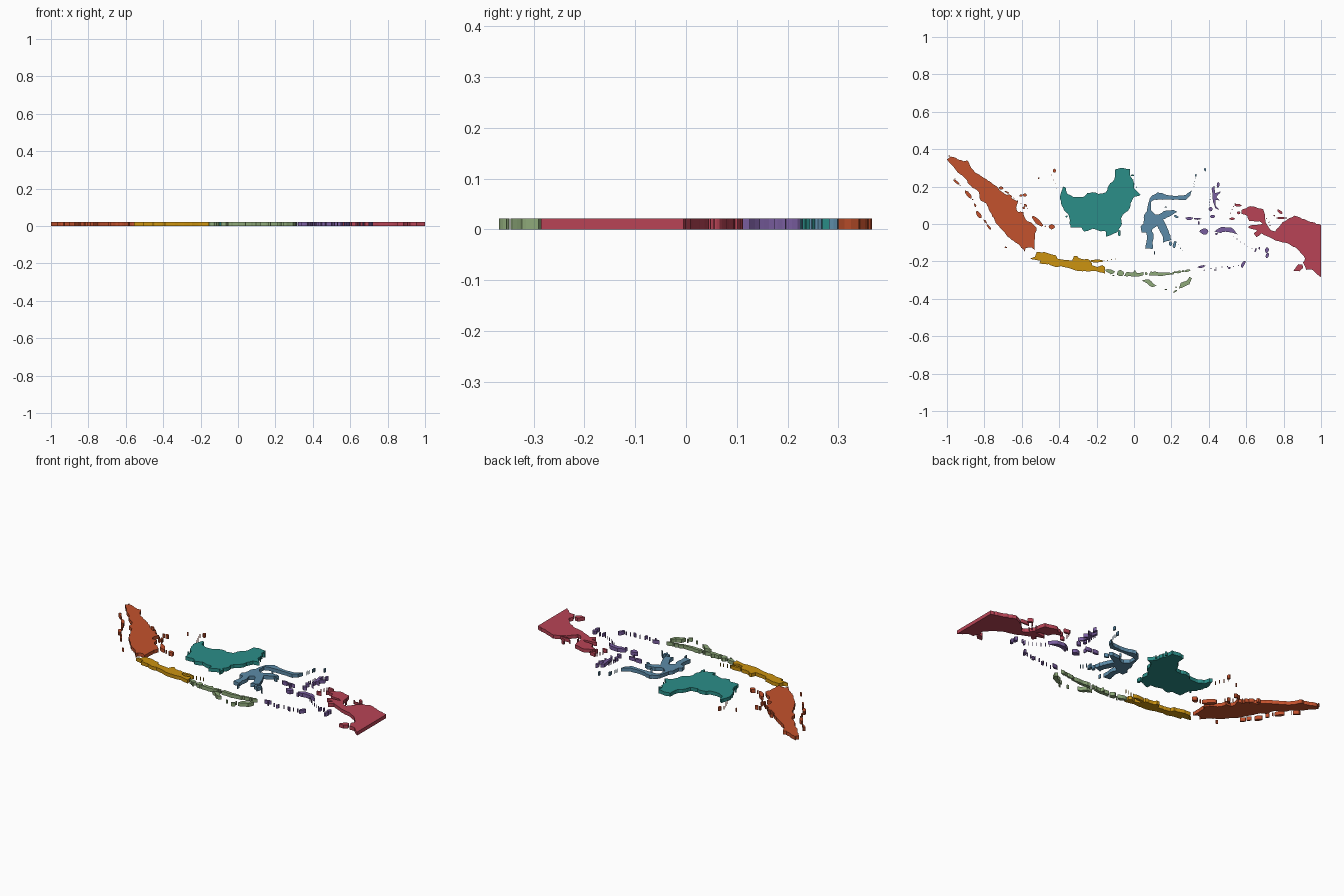
import bpy
import bmesh
import math
import random
from mathutils import Vector

random.seed(5)
THICKNESS = 0.0217
SCALE = 0.01          # outlines are drawn in hundredths of a unit

if "Cube" in bpy.data.objects:
    bpy.data.objects.remove(bpy.data.objects["Cube"], do_unlink=True)


def make_material(name, red, green, blue):
    """Flat material from screen colour levels, converted to linear."""
    def to_linear(level):
        value = level / 255
        return value / 12.92 if value < 0.04 else ((value + 0.055) / 1.055) ** 2.4
    colour = (to_linear(red), to_linear(green), to_linear(blue), 1)
    material = bpy.data.materials.new(name)
    material.use_nodes = True
    material.diffuse_color = colour
    material.node_tree.nodes["Principled BSDF"].inputs["Base Color"].default_value = colour
    return material


def coast(*points, step=1.4, rough=0.3):
    """Break a coarse outline into a ragged coastline, leaving the straight border alone."""
    corners = [Vector(point) for point in points]
    ragged = []
    for start, end in zip(corners, corners[1:] + corners[:1]):
        ragged.append(start)
        if start.x == end.x == 100:
            continue
        pieces = max(1, round((end - start).length / step))
        for index in range(1, pieces):
            shift = Vector((random.uniform(-rough, rough), random.uniform(-rough, rough)))
            ragged.append(start.lerp(end, index / pieces) + shift)
    return ragged


def islet(x, y, length, width, turn=0):
    """Irregular oval islet given by its centre, half sizes and angle."""
    sides = 7 if length < 1 else 12
    angle = math.radians(turn)
    outline = []
    for index in range(sides):
        around = math.tau * index / sides
        reach = random.uniform(0.85, 1.15)
        along, across = length * reach * math.cos(around), width * reach * math.sin(around)
        outline.append(Vector((x + along * math.cos(angle) - across * math.sin(angle),
                               y + along * math.sin(angle) + across * math.cos(angle))))
    return outline


def islet_chain(start, end, count, size=0.35):
    """Tiny islets strung loosely between two points."""
    chain = []
    for index in range(count):
        spot = Vector(start).lerp(Vector(end), index / max(1, count - 1))
        chain.append(islet(spot.x + random.uniform(-size, size), spot.y + random.uniform(-size, size),
                           size * random.uniform(0.8, 1.5), size * 0.7, random.uniform(0, 180)))
    return chain


def build_land(name, material, outlines):
    """Extrude every outline of one region into a flat slab."""
    mesh = bmesh.new()
    for outline in outlines:
        base = mesh.faces.new([mesh.verts.new((p.x * SCALE, p.y * SCALE, 0)) for p in outline])
        raised = bmesh.ops.extrude_face_region(mesh, geom=[base], use_keep_orig=True)["geom"]
        bmesh.ops.translate(mesh, vec=(0, 0, THICKNESS),
                            verts=[item for item in raised if isinstance(item, bmesh.types.BMVert)])
    bmesh.ops.recalc_face_normals(mesh, faces=mesh.faces)
    data = bpy.data.meshes.new(name)
    mesh.to_mesh(data)
    mesh.free()
    data.materials.append(material)
    bpy.context.collection.objects.link(bpy.data.objects.new(name, data))


orange = make_material("burnt orange", 196, 82, 45)
gold = make_material("golden yellow", 204, 147, 16)
teal = make_material("teal", 43, 142, 136)
blue = make_material("steel blue", 92, 139, 168)
green = make_material("sage green", 143, 170, 122)
purple = make_material("muted purple", 122, 94, 160)
crimson = make_material("crimson", 184, 68, 86)

# Long western island
build_land("western_island", orange, [coast(
    (-100, 34.5), (-98, 36), (-91, 33.5), (-89, 34), (-87, 30), (-84, 27), (-79, 24), (-76, 22),
    (-74, 20.5), (-72, 18), (-69, 16), (-65, 13.5), (-62, 12), (-63, 9), (-62, 6.5), (-59, 6.5),
    (-58.5, 3.5), (-57, 1.5), (-54.5, 0.5), (-52, -2), (-53, -5), (-53, -8), (-53, -14), (-55, -12.5),
    (-58, -13), (-58.5, -15), (-61, -11.5), (-65.5, -8.5), (-68.5, -5.5), (-72, -1.5), (-74.5, 2),
    (-77, 6.5), (-79, 11), (-82, 12.5), (-83, 17), (-88, 21), (-91, 25), (-95, 28.5), (-98, 32))])

# Outer islets around the western island
build_land("western_islets", orange, [
    islet(-98.7, 36.3, 0.5, 0.3), islet(-95, 22.5, 2, 0.6, -40), islet(-88.5, 15.7, 2.6, 1, -50),
    islet(-85, 10, 1, 0.5, -60), islet(-83, 5, 2.2, 1, -55), islet(-79.5, 1.3, 1.3, 0.5, -50),
    islet(-77.5, -1.7, 1.8, 0.6, -50), islet(-68.5, -12.5, 0.8, 0.4, -20),
    islet(-71, 19.2, 1.2, 0.8), islet(-68, 17, 1.4, 0.4, -30), islet(-66.5, 15, 1.4, 0.7, -20),
    islet(-60.5, 15.2, 0.8, 0.6), islet(-58.4, 15.5, 1.1, 0.8), islet(-58, 10, 1, 0.6, -40),
    islet(-59, 8.6, 0.8, 0.6), islet(-51.6, 1.4, 3.6, 1.3, -42), islet(-44, -1.5, 1.6, 1.3),
    islet(-42.5, 28.5, 0.8, 1.2), islet(-51, 24.5, 0.5, 0.4), islet(-47.5, -1.2, 0.4, 0.3),
    *islet_chain((-96, 24), (-86, 13), 4), *islet_chain((-64, 14), (-57, 8), 5),
    *islet_chain((-44, 26), (-41, 19), 4, 0.25)])

# Narrow southern island with its close neighbour
build_land("southern_island", gold, [
    coast((-55.5, -18.5), (-53, -17.5), (-52, -15), (-48, -15), (-45, -16), (-42, -16.5),
          (-41, -18.5), (-38, -19), (-33, -19.5), (-32, -17), (-30.5, -17), (-29, -18.5),
          (-24, -19), (-22.5, -21), (-22.5, -22), (-19.5, -23), (-17, -22), (-15.5, -23),
          (-15.5, -26.5), (-21, -25), (-24.5, -25.5), (-30.5, -25), (-35, -23.5), (-39, -22.5),
          (-42, -23), (-45.5, -21.5), (-50.5, -21), (-50, -19.5), (-54, -19), rough=0.2),
    islet(-20, -19.8, 3.2, 0.75), *islet_chain((-16, -19.5), (-10, -19), 4, 0.25)])

# Broad central island
build_land("central_island", teal, [
    coast((-39, 17), (-38, 20), (-36.5, 19.5), (-35.5, 16), (-32.5, 14.5), (-27, 14.5),
          (-25, 16.5), (-22, 17), (-19, 16), (-15, 17), (-13.5, 20.5), (-10.5, 24), (-10, 29.5),
          (-6.5, 30), (-2, 29.5), (-2, 25.5), (-0.5, 23.5), (0, 19), (3.5, 15.5), (0, 14.5),
          (-2, 11), (-2.5, 8), (-6, 5), (-7, 3), (-6.5, 0), (-8.5, -4), (-15, -6.8), (-15, -4),
          (-19, -3.5), (-22, -2.5), (-26.5, -4), (-28, -2), (-31, -2), (-34, -2), (-34.5, 3),
          (-35, 5), (-37.5, 7.5), (-39, 11), (-39.5, 15)),
    islet(-7.9, -4.8, 0.8, 1.7), islet(-0.7, 26, 0.8, 0.5), islet(-36, 4, 0.6, 0.5),
    *islet_chain((-1.5, 25), (1, 20), 4, 0.25)])

# Many-armed island
build_land("branching_island", blue, [
    coast((31, 18), (27.5, 15.5), (23, 15), (18, 15.5), (12.5, 17), (9, 14.5), (8, 12),
          (7.5, 10.5), (7, 7), (5.5, 5), (5, 0), (3.5, -1.5), (4, -4.5), (6.5, -4.5), (7, -7.5),
          (6, -13), (10, -13.5), (9.8, -10), (10.5, -6.5), (9.5, -3), (12.5, -1), (13.5, -3),
          (15.5, -7), (15.5, -10), (20, -8.5), (18.5, -3.5), (15.5, 2.5), (19, 4), (23, 6.5),
          (21, 7.5), (16, 7), (13, 5), (11.5, 5), (9, 7.5), (9.2, 12), (11, 13), (17.5, 13),
          (22, 13), (27.5, 12.7), (30, 15), rough=0.2),
    islet(19.5, -10.5, 0.9, 1.4), islet(21.7, -11, 0.9, 2.2, -10), islet(22.5, 4, 1.3, 0.6, -20),
    islet(11, -15.5, 0.3, 1.3), islet(33, 26, 0.5, 0.8), islet(38, 29, 0.5, 1),
    islet(17, 9, 0.8, 0.3), *islet_chain((32, 20), (33, 26), 5, 0.25),
    *islet_chain((23, -10), (26, -14), 4, 0.3)])

# Chain of south-eastern islands
build_land("island_chain", green, [
    coast((-15.5, -24.5), (-12.5, -24.3), (-10, -25.5), (-12.5, -27)),
    islet(-7.3, -26.3, 1.8, 1.6), islet(-11, -27.5, 0.6, 0.3),
    coast((-5.3, -27.8), (-4, -25.7), (-1, -26), (0.5, -24.5), (1.5, -26.3), (5, -25.6),
          (5, -27.3), (0, -28.2)),
    coast((8, -27.5), (9, -25.4), (14, -26), (20, -26.2), (22, -25), (21, -27), (15, -27.8)),
    islet(6.5, -26.5, 0.7, 0.9), islet(24, -25.6, 1.4, 0.7, 10), islet(28.5, -25, 1.7, 0.6, 10),
    islet(22.2, -25.8, 0.9, 0.5, 20), islet(26.3, -25.2, 0.7, 0.5),
    coast((4, -30.2), (8, -29.6), (12, -33), (9.5, -33.7), (7, -31.7)),
    coast((24, -34.5), (25, -31.5), (28, -30.5), (29.5, -28.3), (31, -29), (29.5, -32.3), (26, -34)),
    islet(22, -36, 1.3, 0.4, 30), islet(17, -35, 0.7, 0.3), islet(22.5, -33.8, 0.5, 0.4)])

# Scattered eastern islands
build_land("scattered_islands", purple, [
    coast((41.5, 19), (43, 20.5), (43.3, 16.5), (46.5, 17.5), (44, 14.5), (46, 12.5), (43.5, 13),
          (43.5, 10), (45.5, 7.5), (43.5, 8.5), (42.2, 12), (42, 16), rough=0.15),
    islet(45, 21, 0.8, 1.5, -10), islet(41, 8, 1, 1.2), islet(42, 4, 1.6, 0.8),
    islet(29.5, 3, 2, 0.8), islet(34, 2.8, 2, 0.5), islet(34.6, 0.6, 0.4, 1.2),
    islet(37.5, -4, 2.4, 1.6), coast((43, -4), (47, -1.5), (52, -2), (55.5, -5.5), (50, -4.3), (45, -4.6)),
    islet(44, -5.3, 0.8, 0.5), islet(65, -14, 0.4, 1.3, -15), islet(67, -13, 0.4, 0.7),
    islet(71, -14, 1, 1.6, -10), islet(71.2, -17, 0.9, 1.5, -15),
    islet(58.3, -21.5, 0.9, 2.1, -30), islet(36, -22.8, 2.2, 0.6, 10), islet(51, -23.5, 0.8, 0.5),
    islet(43.5, -24.6, 0.9, 0.3), *islet_chain((38, -24.5), (56, -22), 7, 0.4),
    *islet_chain((40.5, 16), (40.5, 10), 5, 0.3), *islet_chain((53, -7), (63, -13), 6, 0.25)])

# Large eastern island, cut off by its straight border
build_land("eastern_island", crimson, [
    coast((57.5, 7.5), (62, 9.5), (69, 8), (70, 5), (70.3, 1), (71.5, -1), (73.5, -3.5), (75.5, -4),
          (79.5, 1), (86, 4.5), (95, 1), (100, -0.5), (100, -28.5), (95.5, -24.5), (92, -24.5),
          (91, -22), (90.3, -20.5), (91.5, -18.5), (87.5, -13.5), (82.5, -10.5), (75, -8.5),
          (71, -6.5), (68, -5), (65.5, -7), (64, -5), (66, -3.5), (61, -1.8), (63, -0.6), (69, 0),
          (67, 1.5), (61.5, 1.7), (60.5, 4.5), (57.5, 5.5), rough=0.25)])

# Islets off the eastern island
build_land("eastern_islets", crimson, [
    coast((85.3, -25), (88, -21.5), (90, -21.7), (90.5, -23.5), (88.5, -25.3)),
    islet(55.5, 10, 1.9, 0.8, -10), islet(56, 6, 0.9, 0.8), islet(52.5, 2.8, 1.4, 0.7),
    islet(79, 3.2, 3, 0.5), islet(78, 6.5, 1.6, 0.7, -35), islet(75, 4.5, 0.5, 0.4),
    *islet_chain((52, 6), (54, 11), 4, 0.3), *islet_chain((71, 3), (73, -1), 3, 0.3)])
